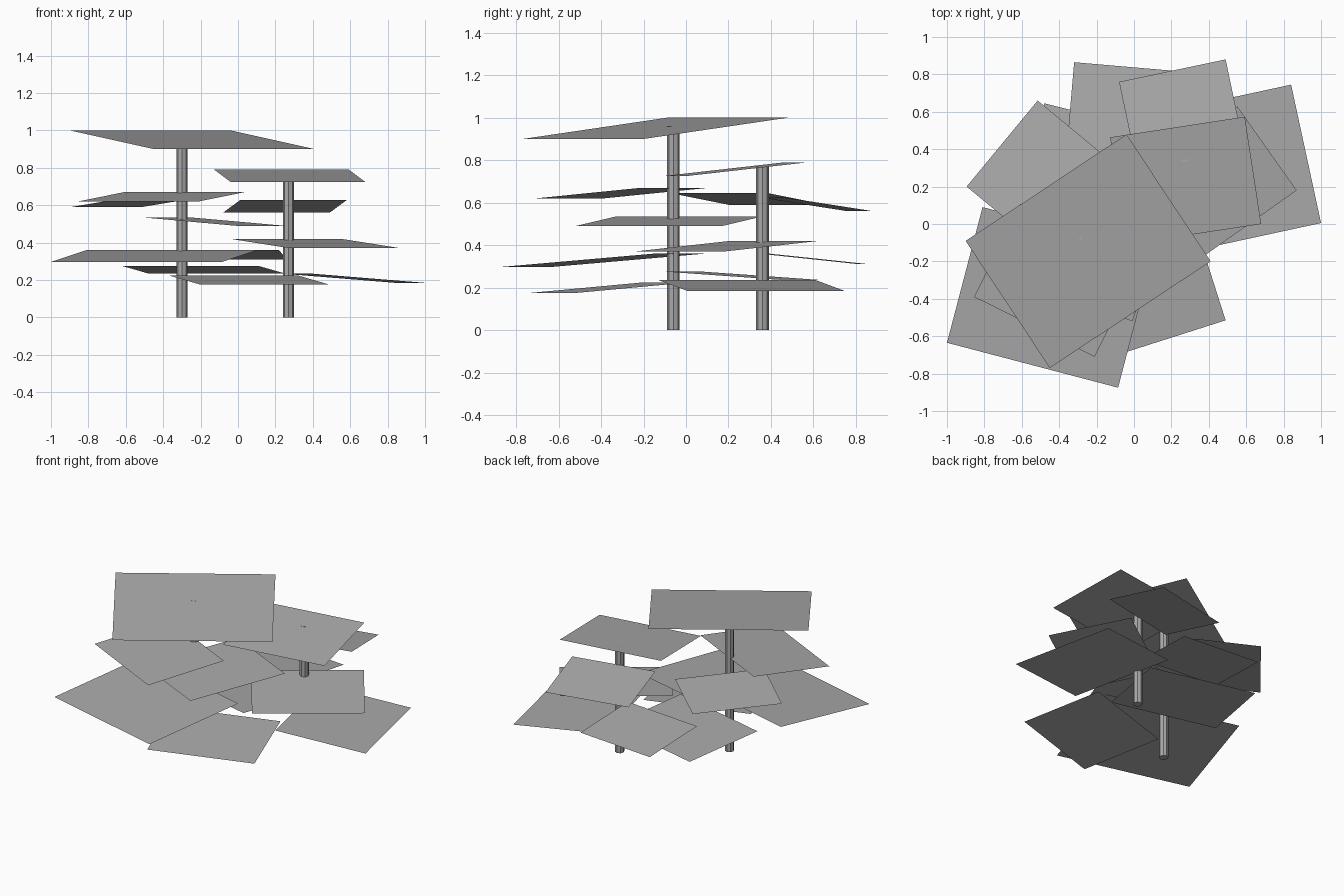
import bpy
import bmesh
from mathutils import Vector

default_cube = bpy.data.objects.get("Cube")
if default_cube:
    bpy.data.objects.remove(default_cube, do_unlink=True)

# One plain grey for the whole structure
grey = bpy.data.materials.new("plain_grey")
grey.use_nodes = True
colour = (0.4, 0.4, 0.4, 1)
grey.diffuse_color = colour
grey.node_tree.nodes["Principled BSDF"].inputs["Base Color"].default_value = colour


def add_object(name, bm):
    """Turn a bmesh into a named, flat shaded object."""
    mesh = bpy.data.meshes.new(name)
    bm.to_mesh(mesh)
    bm.free()
    mesh.materials.append(grey)
    obj = bpy.data.objects.new(name, mesh)
    bpy.context.collection.objects.link(obj)
    return obj


def add_pole(name, x, y, height):
    """Slim upright post standing on the ground."""
    bm = bmesh.new()
    bmesh.ops.create_cone(bm, cap_ends=True, segments=8, radius1=0.03,
                          radius2=0.03, depth=height)
    bmesh.ops.translate(bm, verts=bm.verts, vec=(x, y, height / 2))
    add_object(name, bm)


def add_panel(name, start, end, depth, low, high):
    """Thin tilted sheet: a level low edge, rising to the left of that edge."""
    start, end = Vector(start), Vector(end)
    along = (end - start).normalized()
    across = Vector((-along.y, along.x)) * depth
    bm = bmesh.new()
    corners = [(start, low), (end, low), (end + across, high), (start + across, high)]
    bm.faces.new([bm.verts.new((point.x, point.y, z)) for point, z in corners])
    add_object(name, bm)


# Upright posts
add_pole("tall_pole", -0.3, -0.06, 0.96)
add_pole("short_pole", 0.27, 0.36, 0.77)

# Panels on the tall pole, top to bottom
add_panel("tall_roof_panel", (-0.45, -0.77), (0.41, -0.2), 0.815, 0.9, 1)
add_panel("tall_upper_front_panel", (-0.855, -0.39), (-0.21, -0.71), 0.555, 0.62, 0.67)
add_panel("tall_upper_back_panel", (-0.515, 0.66), (-0.895, 0.2), 0.43, 0.59, 0.645)
add_panel("tall_middle_panel", (-0.01, -0.52), (0.25, 0.17), 0.54, 0.49, 0.535)
add_panel("tall_wide_front_panel", (-1, -0.635), (-0.085, -0.875), 0.75, 0.297, 0.36)
add_panel("tall_lower_back_panel", (0.25, 0.465), (-0.48, 0.645), 0.58, 0.235, 0.275)
add_panel("tall_lowest_front_panel", (-0.2, -0.735), (0.49, -0.515), 0.565, 0.175, 0.225)

# Panels on the short pole, top to bottom
add_panel("short_roof_panel", (-0.04, -0.11), (0.68, 0), 0.58, 0.725, 0.79)
add_panel("short_upper_back_panel", (0.49, 0.88), (-0.08, 0.76), 0.44, 0.56, 0.627)
add_panel("short_middle_panel", (0.277, -0.24), (0.87, 0.18), 0.55, 0.37, 0.42)
add_panel("short_lower_back_panel", (0.26, 0.815), (-0.32, 0.865), 0.475, 0.31, 0.36)
add_panel("short_lowest_side_panel", (1, 0.005), (0.84, 0.745), 0.63, 0.185, 0.235)
